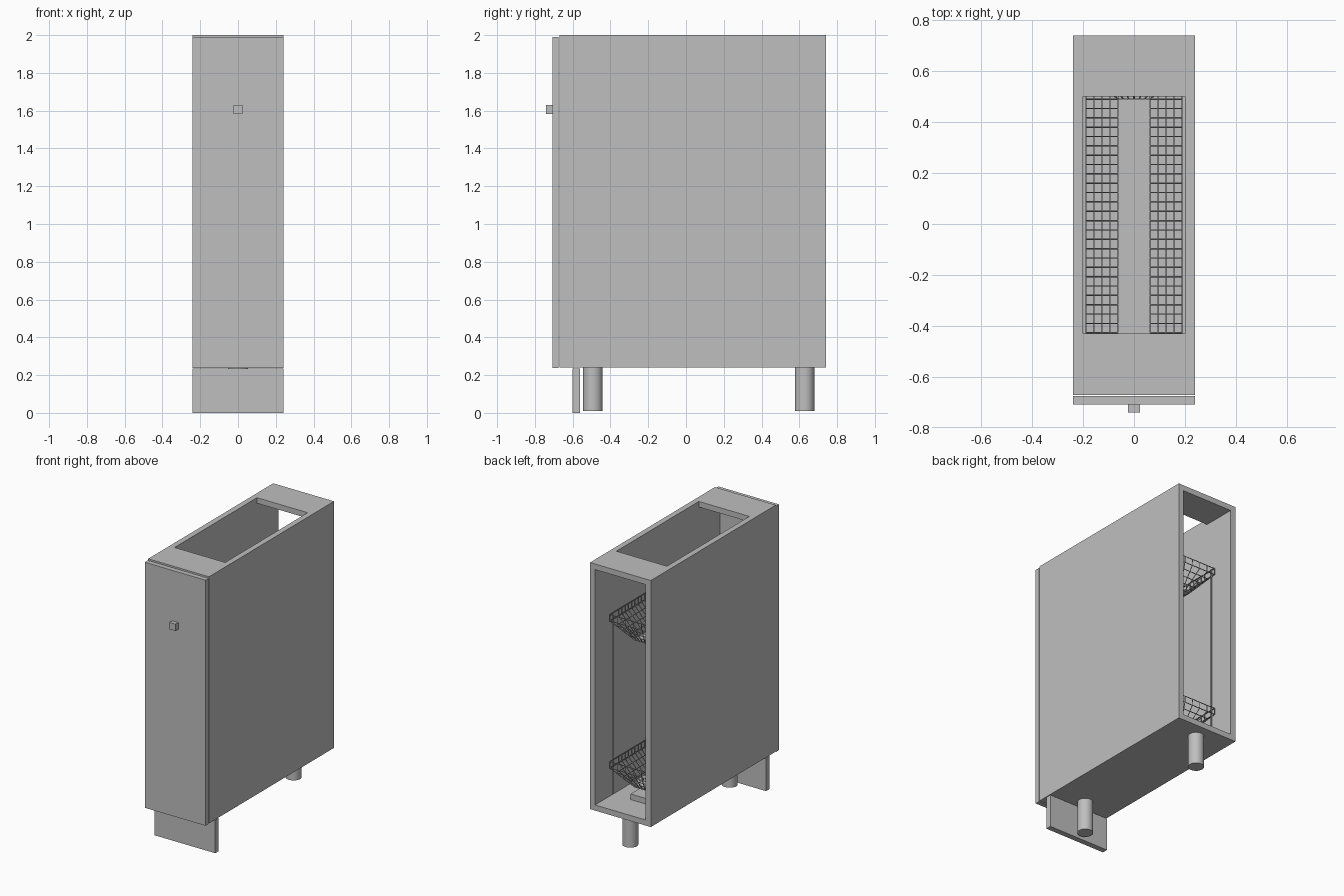
import bpy

cube = bpy.data.objects.get("Cube")
if cube:
    bpy.data.objects.remove(cube, do_unlink=True)

grey = bpy.data.materials.new("light_grey")
grey.use_nodes = True
COLOUR = (0.52, 0.52, 0.52, 1)
grey.diffuse_color = COLOUR
grey.node_tree.nodes["Principled BSDF"].inputs["Base Color"].default_value = COLOUR


def box(name, x, y, z):
    """Box given by its (min, max) along each axis."""
    bpy.ops.mesh.primitive_cube_add(size=1, location=[sum(r) / 2 for r in (x, y, z)])
    ob = bpy.context.object
    ob.name = name
    ob.scale = [r[1] - r[0] for r in (x, y, z)]
    bpy.ops.object.transform_apply(location=False, rotation=False)
    ob.data.materials.append(grey)
    return ob


def wires(name, paths, radius=0.003):
    """Bundle of thin rods, one per (points, closed) path."""
    curve = bpy.data.curves.new(name, "CURVE")
    curve.dimensions = "3D"
    curve.bevel_depth = radius
    curve.bevel_resolution = 1
    curve.use_fill_caps = True
    for points, closed in paths:
        spline = curve.splines.new("POLY")
        spline.points.add(len(points) - 1)
        for p, co in zip(spline.points, points):
            p.co = (*co, 1)
        spline.use_cyclic_u = closed
    ob = bpy.data.objects.new(name, curve)
    bpy.context.collection.objects.link(ob)
    curve.materials.append(grey)
    return ob


# Carcass
W, T = 0.24, 0.04
INNER = (T - W, W - T)
FRONT, BACK = -0.67, 0.74
BASE, TOP = 0.24, 2.0
for side, x in (("left", (W - T, W)), ("right", (-W, T - W))):
    box(side + "_side_panel", x, (FRONT, BACK), (BASE, TOP))
box("bottom_panel", INNER, (FRONT, BACK), (BASE, BASE + T))
box("front_top_rail", INNER, (FRONT, -0.43), (TOP - T, TOP))
box("back_top_rail", INNER, (0.5, BACK), (TOP - T, TOP))

# Door, knob and plinth
box("door", (-W, W), (-0.708, -0.674), (0.237, 1.99))
box("knob", (-0.024, 0.024), (-0.74, -0.708), (1.582, 1.63))
box("plinth", (-W, W), (-0.6, -0.56), (0, 0.235))

# Legs
for name, y in (("front_leg", -0.493), ("back_leg", 0.628)):
    bpy.ops.mesh.primitive_cylinder_add(vertices=32, radius=0.052, depth=0.23,
                                        location=(0, y, 0.125))
    leg = bpy.context.object
    leg.name = name
    leg.data.materials.append(grey)
    bpy.ops.object.shade_smooth_by_angle()

# Pull-out baskets: sloping wire sides around a narrow solid tray
Y0, Y1 = -0.6, 0.59
RIM, FLOOR, DEPTH = 0.188, 0.062, 0.14


def loop(x, z, inset):
    return ([(-x, Y0 + inset, z), (x, Y0 + inset, z),
             (x, Y1 - inset, z), (-x, Y1 - inset, z)], True)


for label, rim_z in (("upper", 1.54), ("lower", 0.49)):
    floor_z = rim_z - DEPTH
    paths = [loop(RIM, rim_z + 0.045, 0)]
    # Lengthwise rings down the slope
    for t in (0, 0.25, 0.5, 0.75, 1):
        paths.append(loop(RIM + (FLOOR - RIM) * t, rim_z - DEPTH * t, 0.1 * t))
    # Crosswise ribs
    count = 28
    for i in range(count):
        y = Y0 + 0.1 + (Y1 - Y0 - 0.2) * i / (count - 1)
        paths.append(([(-RIM, y, rim_z + 0.045), (-RIM, y, rim_z), (-FLOOR, y, floor_z),
                       (FLOOR, y, floor_z), (RIM, y, rim_z), (RIM, y, rim_z + 0.045)], False))
    # End ribs
    for end, inner in ((Y0, Y0 + 0.1), (Y1, Y1 - 0.1)):
        for k in range(-3, 4):
            paths.append(([(RIM * k / 3, end, rim_z + 0.045), (RIM * k / 3, end, rim_z),
                           (FLOOR * k / 3, inner, floor_z)], False))
    wires(label + "_basket", paths)
    box(label + "_basket_tray", (-FLOOR, FLOOR), (Y0 + 0.1, Y1 - 0.1),
        (floor_z + 0.002, floor_z + 0.01))

# Upright rods joining the baskets, and the runner below
uprights = [([(x, y, 0.3), (x, y, 1.585)], False)
            for x in (-RIM + 0.01, RIM - 0.01) for y in (Y0 + 0.02, Y1 - 0.02)]
wires("basket_uprights", uprights, 0.004)
box("runner", (-0.06, 0.06), (Y0, Y1 - 0.05), (BASE + T, 0.32))
